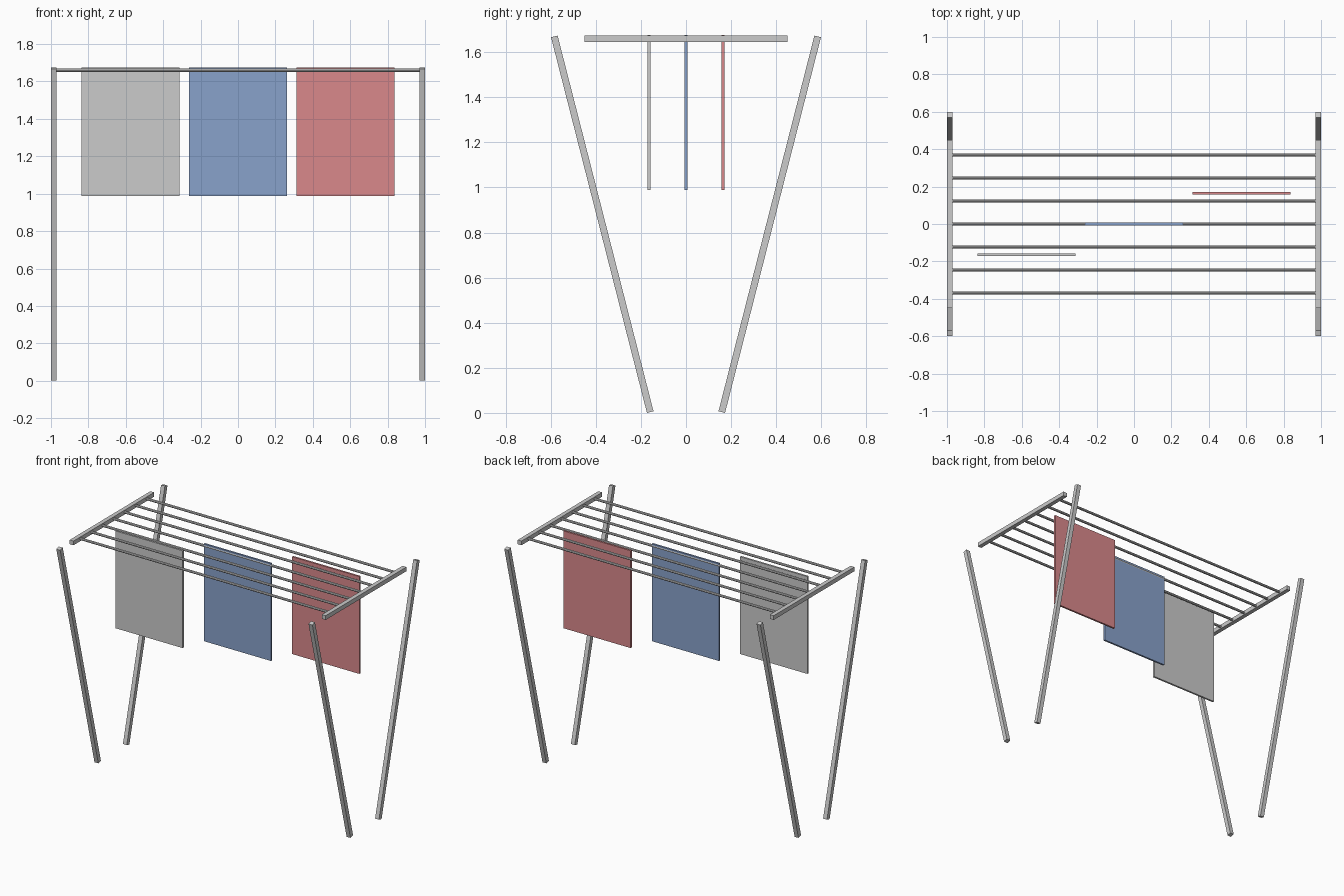
import bpy
from math import pi

if "Cube" in bpy.data.objects:
    bpy.data.objects.remove(bpy.data.objects["Cube"])

LEG_TILT = 0.25
BAR = 0.03
TOP = 1.66


def box(name, loc, size, tilt=0.0, mat=None):
    bpy.ops.mesh.primitive_cube_add(size=1, location=loc, rotation=(tilt, 0, 0))
    ob = bpy.context.object
    ob.name = name
    ob.scale = size
    bpy.ops.object.transform_apply(location=False, rotation=True, scale=True)
    if mat:
        ob.data.materials.append(mat)
    return ob


def colour(name, rgb):
    mat = bpy.data.materials.new(name)
    mat.diffuse_color = (*rgb, 1)
    mat.use_nodes = True
    mat.node_tree.nodes["Principled BSDF"].inputs["Base Color"].default_value = mat.diffuse_color
    return mat


# End frames: two outward-leaning legs and a top rail on each side
for sx, side in ((-1, "left"), (1, "right")):
    x = sx * 0.985
    box(f"{side}_rail", (x, 0, TOP), (BAR, 0.9, BAR))
    for sy, end in ((-1, "front"), (1, "back")):
        box(f"{end}_{side}_leg", (x, sy * 0.3715, 0.837),
            (BAR, BAR, 1.72), tilt=-sy * LEG_TILT)

# Drying rods between the rails
for i in range(7):
    bpy.ops.mesh.primitive_cylinder_add(
        vertices=8, radius=0.009, depth=1.96,
        location=(0, (i - 3) * 0.123, TOP), rotation=(0, pi / 2, 0))
    bpy.context.object.name = f"drying_rod_{i + 1}"

# Hanging cloths
cloths = (("grey", (0.75, 0.75, 0.72)),
          ("blue", (0.25, 0.36, 0.60)),
          ("red", (0.70, 0.25, 0.26)))
for i, (name, rgb) in enumerate(cloths):
    box(f"{name}_cloth", ((i - 1) * 0.575, (i - 1) * 0.164, 1.332),
        (0.525, 0.0135, 0.687), mat=colour(f"{name}_fabric", rgb))
